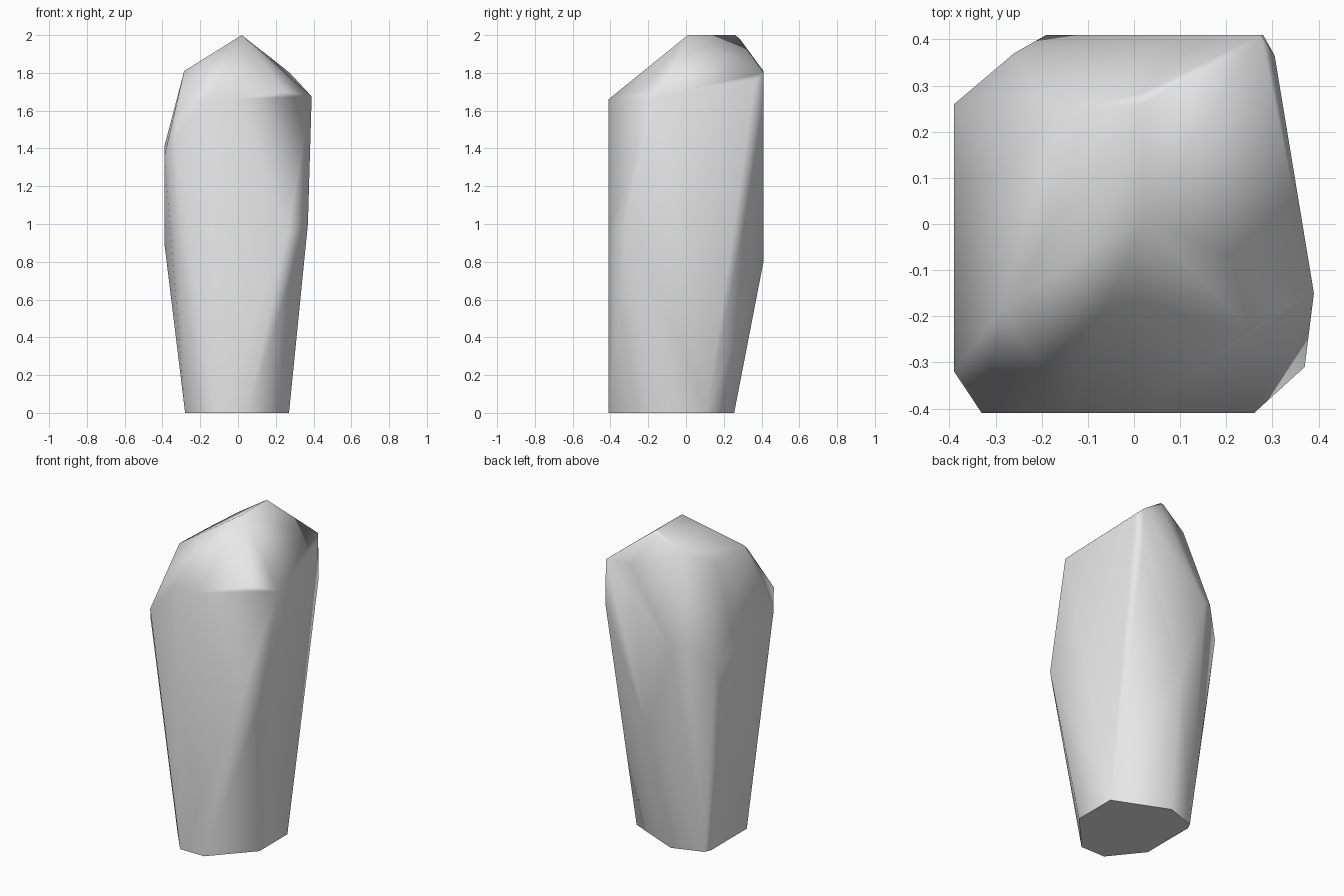
import bpy
import bmesh
import math

cube = bpy.data.objects.get("Cube")
if cube:
    bpy.data.objects.remove(cube, do_unlink=True)

# Plain grey stone
stone = bpy.data.materials.new("grey stone")
stone.use_nodes = True
GREY = (0.8, 0.8, 0.8, 1)
stone.diffuse_color = GREY
stone.node_tree.nodes["Principled BSDF"].inputs["Base Color"].default_value = GREY

# Flat base outline
base = [(.27, -.17, 0), (.27, .11, 0), (-.07, .255, 0), (-.26, .19, 0),
        (-.28, .15, 0), (-.28, -.21, 0), (-.12, -.41, 0), (.05, -.41, 0)]
# Widest corners of the cut sides
sides = [(.26, -.41, .95), (.37, -.31, 1), (-.33, -.41, 1.47), (-.39, -.32, 1.36),
         (-.39, -.1, .9), (-.39, .2, .92), (-.39, .26, 1.24), (-.39, .1, 1.41),
         (-.26, .37, 1.38), (-.19, .41, 1.35), (-.01, .41, .8), (.28, .41, 1.52)]
# Shoulders and short ridge at the top
crown = [(-.15, -.41, 1.66), (0, -.41, 1.66), (.25, -.23, 1.7), (.39, -.15, 1.675),
         (.305, .365, 1.76), (.275, .41, 1.8), (.1, .41, 1.81), (-.285, -.18, 1.81),
         (-.285, .1, 1.8), (-.165, .245, 1.88), (.02, .01, 2), (.02, .26, 2),
         (.02, .285, 1.98)]

# Wrap the corners into one chipped boulder
bm = bmesh.new()
for p in base + sides + crown:
    bm.verts.new(p)
hull = bmesh.ops.convex_hull(bm, input=bm.verts)
loose = {g for g in hull["geom_interior"] + hull["geom_unused"]
         if isinstance(g, bmesh.types.BMVert)}
bmesh.ops.delete(bm, geom=list(loose), context="VERTS")
bmesh.ops.dissolve_limit(bm, angle_limit=math.radians(2),
                         verts=bm.verts, edges=bm.edges)
bmesh.ops.recalc_face_normals(bm, faces=bm.faces)
mesh = bpy.data.meshes.new("standing_stone")
bm.to_mesh(mesh)
bm.free()
mesh.materials.append(stone)

rock = bpy.data.objects.new("standing_stone", mesh)
bpy.context.collection.objects.link(rock)
bpy.ops.object.select_all(action="DESELECT")
rock.select_set(True)
bpy.context.view_layer.objects.active = rock

# Soft shading that keeps the broad cut faces flat
bpy.ops.object.shade_smooth_by_angle(angle=math.radians(60))
soft = rock.modifiers.new("soft_normals", "WEIGHTED_NORMAL")
soft.keep_sharp = True
